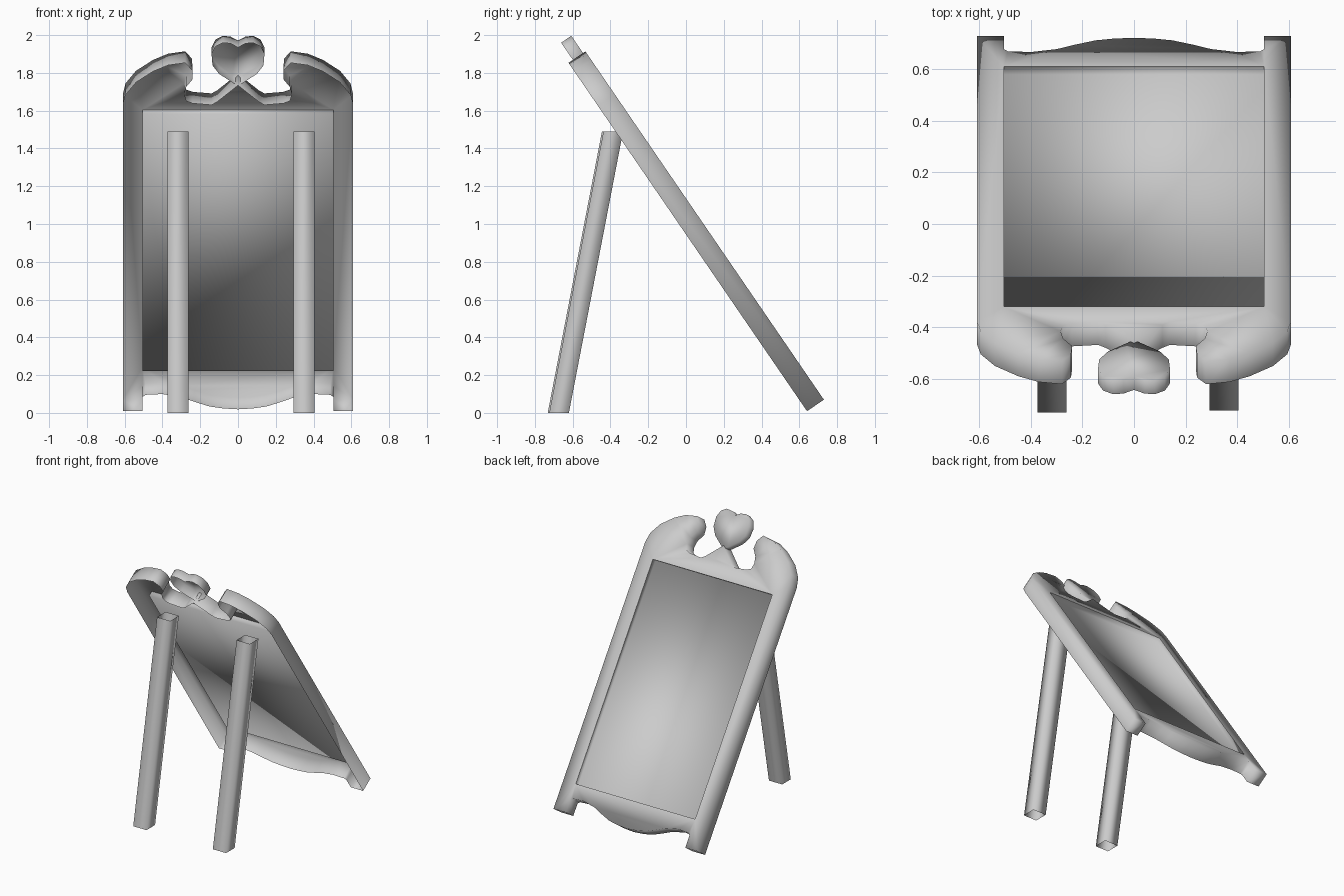
import bpy
import bmesh
from mathutils import Vector

cube = bpy.data.objects.get("Cube")
if cube:
    bpy.data.objects.remove(cube, do_unlink=True)

# One plain grey for everything
grey = bpy.data.materials.new("plain_grey")
grey.use_nodes = True
grey.diffuse_color = (0.6, 0.6, 0.6, 1)
bsdf = grey.node_tree.nodes["Principled BSDF"]
bsdf.inputs["Base Color"].default_value = grey.diffuse_color
bsdf.inputs["Roughness"].default_value = 0.8

# Tilted frame of the board: foot of the face, direction up it, and outward normal
FOOT = Vector((0, 0.73, 0.07))
UP = Vector((0, -0.565, 0.825)).normalized()
OUT = Vector((0, UP.z, -UP.y))
RIM_DEPTH = 0.108
TRAY_DEPTH = 0.038
HEART_DEPTH = 0.065


def on_board(x, s, d=0.0):
    """Point at width x, height s along the board and depth d off its face."""
    return FOOT + Vector((x, 0, 0)) + UP * s + OUT * d


def mirrored(half):
    """Close a half outline that starts and ends on the centre line."""
    return half + [(-x, s) for x, s in reversed(half[1:-1])]


def loop(bm, points):
    verts = [bm.verts.new(p) for p in points]
    edges = [bm.edges.new((verts[i - 1], verts[i])) for i in range(len(verts))]
    return verts, edges


def turn_walls(bm, edges, depth):
    """Extrude an edge loop along the board normal; return the new vertices."""
    geom = bmesh.ops.extrude_edge_only(bm, edges=edges)["geom"]
    verts = [g for g in geom if isinstance(g, bmesh.types.BMVert)]
    bmesh.ops.translate(bm, vec=OUT * depth, verts=verts)


def finish(bm, name):
    mesh = bpy.data.meshes.new(name)
    for f in bm.faces:
        f.smooth = True
    bm.to_mesh(mesh)
    bm.free()
    mesh.materials.append(grey)
    obj = bpy.data.objects.new(name, mesh)
    bpy.context.collection.objects.link(obj)


def finish_board_part(bm, name):
    """Make normals consistent, with the broad sheet looking along OUT."""
    bmesh.ops.recalc_face_normals(bm, faces=bm.faces[:])
    bm.normal_update()
    sheet = max(bm.faces, key=lambda f: abs(f.normal.dot(OUT)))
    if sheet.normal.dot(OUT) < 0:
        bmesh.ops.reverse_faces(bm, faces=bm.faces[:])
    finish(bm, name)


# Half outline: wavy apron, foot, straight side, scroll, central peak
FRAME = [
    (0, 0.012), (0.08, 0.018), (0.15, 0.03), (0.23, 0.06), (0.3, 0.09),
    (0.4, 0.11), (0.49, 0.105), (0.505, 0.09), (0.505, 0), (0.61, 0),
    (0.61, 1.96), (0.595, 2.03), (0.54, 2.11), (0.45, 2.18), (0.37, 2.22),
    (0.28, 2.235), (0.245, 2.19), (0.24, 2.13), (0.275, 2.08), (0.285, 2.03),
    (0.275, 1.99), (0.24, 1.975), (0.14, 1.965), (0.11, 1.985), (0, 2.09),
]
OPENING = [(-0.505, 0.21), (0.505, 0.21), (0.505, 1.86), (-0.505, 1.86)]

# Frame: front sheet around the opening, with a rim turned back and left open
bm = bmesh.new()
_, rim = loop(bm, [on_board(*p) for p in mirrored(FRAME)])
_, hole = loop(bm, [on_board(*p) for p in OPENING])
bmesh.ops.triangle_fill(bm, edges=rim + hole, use_beauty=True, normal=OUT)
turn_walls(bm, rim, -RIM_DEPTH)
finish_board_part(bm, "board_frame")

# Shallow tray set back into the opening: floor and side walls
bm = bmesh.new()
verts, edges = loop(bm, [on_board(x, s, -TRAY_DEPTH) for x, s in OPENING])
bm.faces.new(verts)
turn_walls(bm, edges, TRAY_DEPTH)
finish_board_part(bm, "board_panel")

# Heart on the central peak: thinner, and open behind like the frame
HEART = [(0, 2.07), (0.03, 2.09), (0.1, 2.145), (0.135, 2.2), (0.14, 2.27),
         (0.12, 2.32), (0.08, 2.345), (0.04, 2.34), (0, 2.315)]
bm = bmesh.new()
verts, edges = loop(bm, [on_board(x, s, -0.015) for x, s in mirrored(HEART)])
bm.faces.new(verts)
turn_walls(bm, edges, -HEART_DEPTH)
finish_board_part(bm, "heart_crest")

# Rear props: leaning square tubes, open at both ends
for name, x, y in (("right_prop_leg", -0.318, -0.68), ("left_prop_leg", 0.35, -0.672)):
    bm = bmesh.new()
    rings = []
    for shift, z in ((0, 0), (0.287, 1.49)):
        ring, _ = loop(bm, [(x + a * 0.056, y + shift + b * 0.052, z)
                            for a, b in ((-1, -1), (1, -1), (1, 1), (-1, 1))])
        rings.append(ring)
    low, high = rings
    for i in range(4):
        bm.faces.new((low[i - 1], low[i], high[i], high[i - 1]))
    bmesh.ops.recalc_face_normals(bm, faces=bm.faces[:])
    finish(bm, name)
